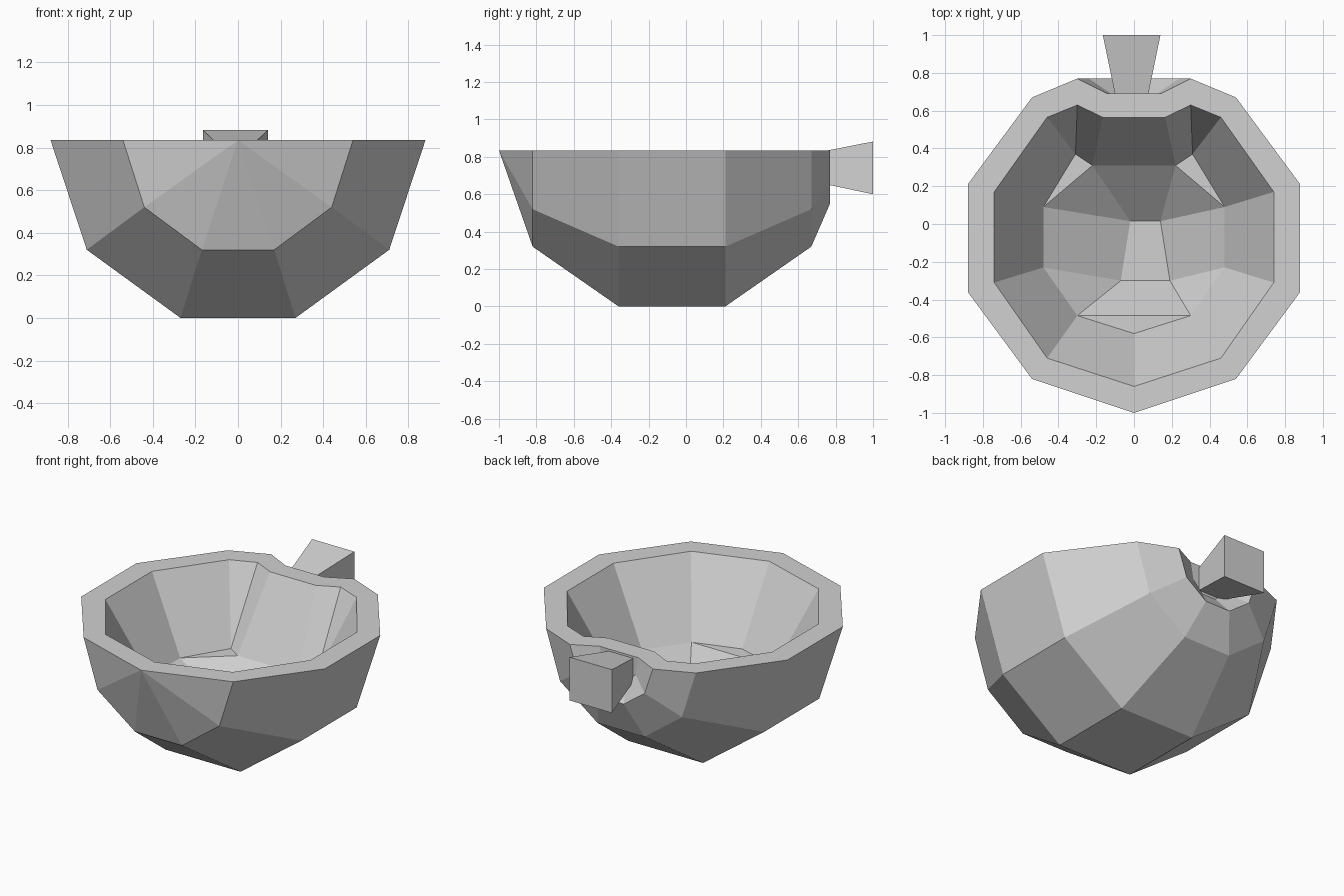
import bpy
import bmesh
from mathutils import Vector

default_cube = bpy.data.objects.get("Cube")
if default_cube:
    bpy.data.objects.remove(default_cube, do_unlink=True)

stone = bpy.data.materials.new("pale_grey")
stone.use_nodes = True
grey = (0.64, 0.64, 0.64, 1)
stone.diffuse_color = grey
stone.node_tree.nodes["Principled BSDF"].inputs["Base Color"].default_value = grey


class Shell:
    """Flat-faced mesh built from corner points, welded where points coincide."""

    def __init__(self):
        self.mesh = bmesh.new()
        self.corners = {}

    def corner(self, point):
        key = tuple(round(value, 4) for value in point)
        if key not in self.corners:
            self.corners[key] = self.mesh.verts.new(key)
        return self.corners[key]

    def face(self, *points):
        verts = list(dict.fromkeys(self.corner(p) for p in points))
        if len(verts) > 2:
            self.mesh.faces.new(verts)

    def pair(self, *points):
        self.face(*points)
        self.face(*[flip(p) for p in reversed(points)])

    def across(self, *points):
        self.face(*points, *[flip(p) for p in reversed(points)])

    def finish(self, name):
        bmesh.ops.recalc_face_normals(self.mesh, faces=self.mesh.faces)
        data = bpy.data.meshes.new(name)
        self.mesh.to_mesh(data)
        self.mesh.free()
        data.materials.append(stone)
        part = bpy.data.objects.new(name, data)
        bpy.context.collection.objects.link(part)


def flip(point):
    return (-point[0], point[1], point[2])


def level(height, *flat_points):
    return [(x, y, height) for x, y in flat_points]


# Half loops run from the front centre round the left side to the back
rim_height, ledge_height, floor_height = 0.835, 0.37, 0.11
rim = level(rim_height, (0, -1), (.54, -.82), (.88, -.36), (.88, .21),
            (.54, .67), (.3, .77), (.14, .69))
lip = level(rim_height, (0, -.86), (.46, -.71), (.74, -.31), (.74, .17),
            (.46, .565), (.3, .63), (.165, .565))
ledge = level(ledge_height, (0, -.58), (.3, -.485), (.48, -.23), (.48, .09),
              (.31, .37), (.31, .37), (.22, .31))
front, front_corner, side_front, side_back, back_corner, notch_top, neck_top = rim

# Outer wall corners
front_knee, back_knee = (.44, -.82, .52), (.44, .67, .52)
front_low, back_low = (.17, -.82, .32), (.17, .67, .32)
hip_front, hip_back = (.71, -.36, .32), (.71, .21, .32)
foot_front, foot_back = (.27, -.36, 0), (.27, .21, 0)

# Notch corners at the back
notch_side, notch_base = (.24, .77, .66), (.09, .77, .55)
neck_side, neck_base = (.12, .69, .72), (.05, .69, .65)

bowl = Shell()

# Front facets
bowl.pair(front, front_corner, front_knee)
bowl.pair(front, front_knee, front_low)
bowl.face(front, front_low, flip(front_low))
bowl.across(front_low, foot_front)

# Side facets
bowl.pair(front_corner, side_front, hip_front, front_knee)
bowl.pair(front_knee, hip_front, foot_front, front_low)
bowl.pair(side_front, side_back, hip_back, hip_front)
bowl.pair(hip_front, hip_back, foot_back, foot_front)
bowl.pair(side_back, back_corner, back_knee, hip_back)
bowl.pair(hip_back, back_knee, back_low, foot_back)

# Back facets and underside
bowl.pair(back_corner, notch_top, notch_side, back_knee)
bowl.pair(back_knee, notch_side, notch_base, back_low)
bowl.across(back_low, notch_base)
bowl.across(back_low, foot_back)
bowl.across(foot_front, foot_back)

# Recess around the handle
bowl.pair(notch_top, neck_top, neck_side, notch_side)
bowl.pair(notch_side, neck_side, neck_base, notch_base)
bowl.across(notch_base, neck_base)
bowl.across(neck_top, neck_side, neck_base)

# Flat rim and inner wall
for upper, lower in ((rim, lip), (lip, ledge)):
    for i in range(len(upper) - 1):
        bowl.pair(upper[i], upper[i + 1], lower[i + 1], lower[i])
    bowl.across(upper[-1], lower[-1])

# Small ledges
ledge_front, basin_front, basin_side, basin_rear, ledge_rear, _, basin_back = ledge
bowl.face(ledge_front, basin_front, flip(basin_front))
bowl.pair(basin_rear, ledge_rear, basin_back)

# Slightly skewed basin floor
floor = level(floor_height, (-.07, -.3), (.19, -.3), (.14, .015), (-.02, .015))
bowl.face(*floor)
front_right, front_left, back_left, back_right = floor
bowl.face(flip(basin_front), basin_front, front_left, front_right)
bowl.face(flip(basin_back), basin_back, back_left, back_right)
for near, far, turn in ((front_left, back_left, lambda p: p),
                        (front_right, back_right, flip)):
    bowl.face(turn(basin_side), turn(basin_rear), far, near)
    bowl.face(turn(basin_front), turn(basin_side), near)
    bowl.face(turn(basin_rear), turn(basin_back), far)
bowl.finish("bowl")

# Flared handle
handle = Shell()


def section(y, left, right, bottom, top):
    return [Vector(p) for p in ((right, y, bottom), (left, y, bottom),
                                (left, y, top), (right, y, top))]


root = section(.685, .075, -.1, .667, .82)
tip = section(1, .14, -.165, .6, .882)
handle.face(*root)
handle.face(*tip)
for i in range(4):
    handle.face(root[i - 1], root[i], tip[i], tip[i - 1])
handle.finish("handle")
